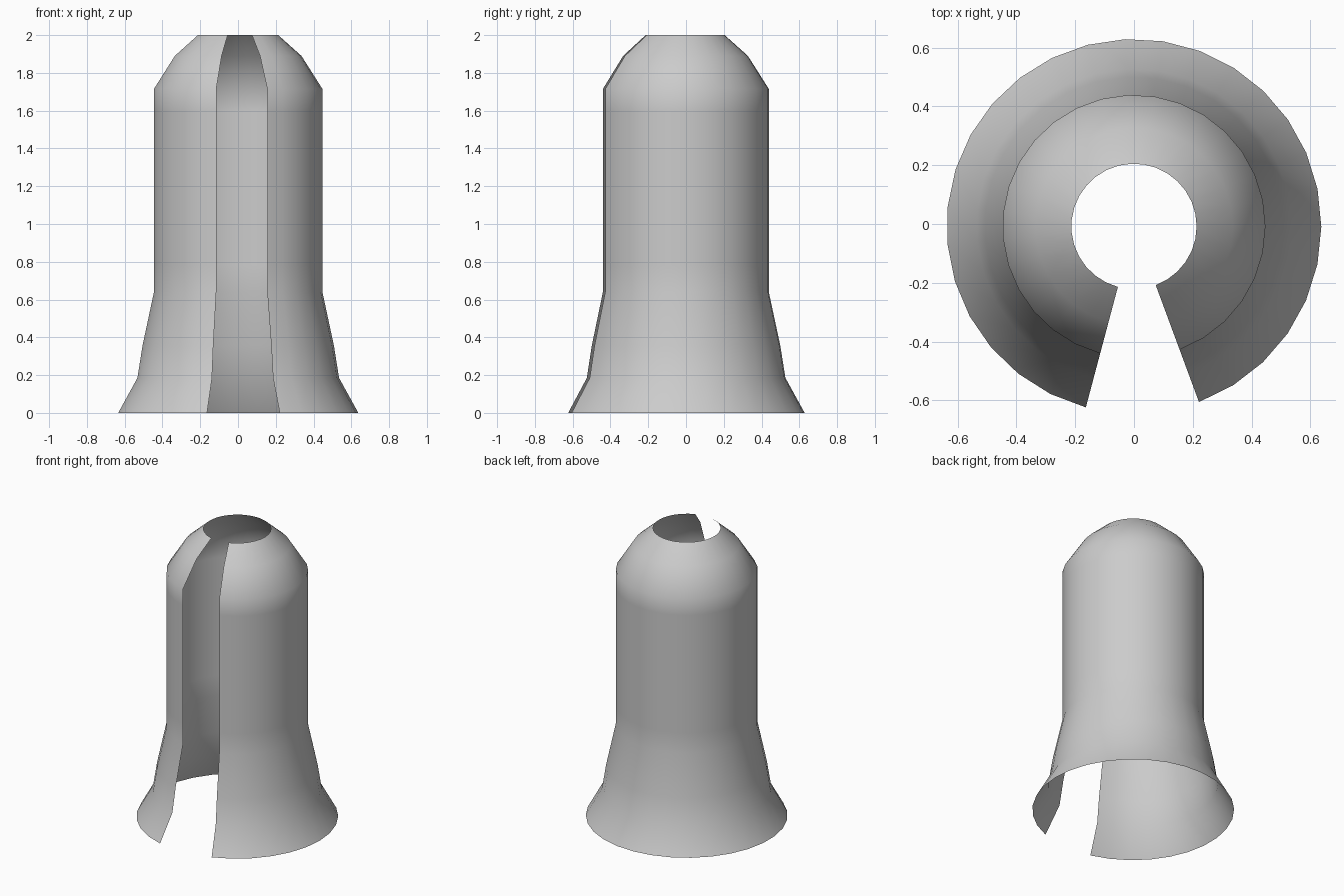
import bpy, bmesh, math

if "Cube" in bpy.data.objects:
    bpy.data.objects.remove(bpy.data.objects["Cube"])

# Half profile of the sleeve: (radius, height)
PROFILE = [(0.637, 0), (0.535, 0.185), (0.508, 0.355), (0.447, 0.64), (0.447, 0.78),
           (0.447, 1.6), (0.447, 1.715), (0.336, 1.89), (0.213, 2.0)]
SEGMENTS = 28
START, END = math.radians(-69.7), math.radians(255.1)
Y_OFFSET = -0.008

# Open sheet swept around z, leaving the slit at the front
bm = bmesh.new()
columns = []
for i in range(SEGMENTS + 1):
    a = START + (END - START) * i / SEGMENTS
    columns.append([bm.verts.new((r * math.cos(a), r * math.sin(a) + Y_OFFSET, z))
                    for r, z in PROFILE])
for left, right in zip(columns, columns[1:]):
    for j in range(len(PROFILE) - 1):
        bm.faces.new((left[j], right[j], right[j + 1], left[j + 1])).smooth = True

mesh = bpy.data.meshes.new("slit_sleeve")
bm.to_mesh(mesh)
bm.free()
sleeve = bpy.data.objects.new("slit_sleeve", mesh)
bpy.context.collection.objects.link(sleeve)
